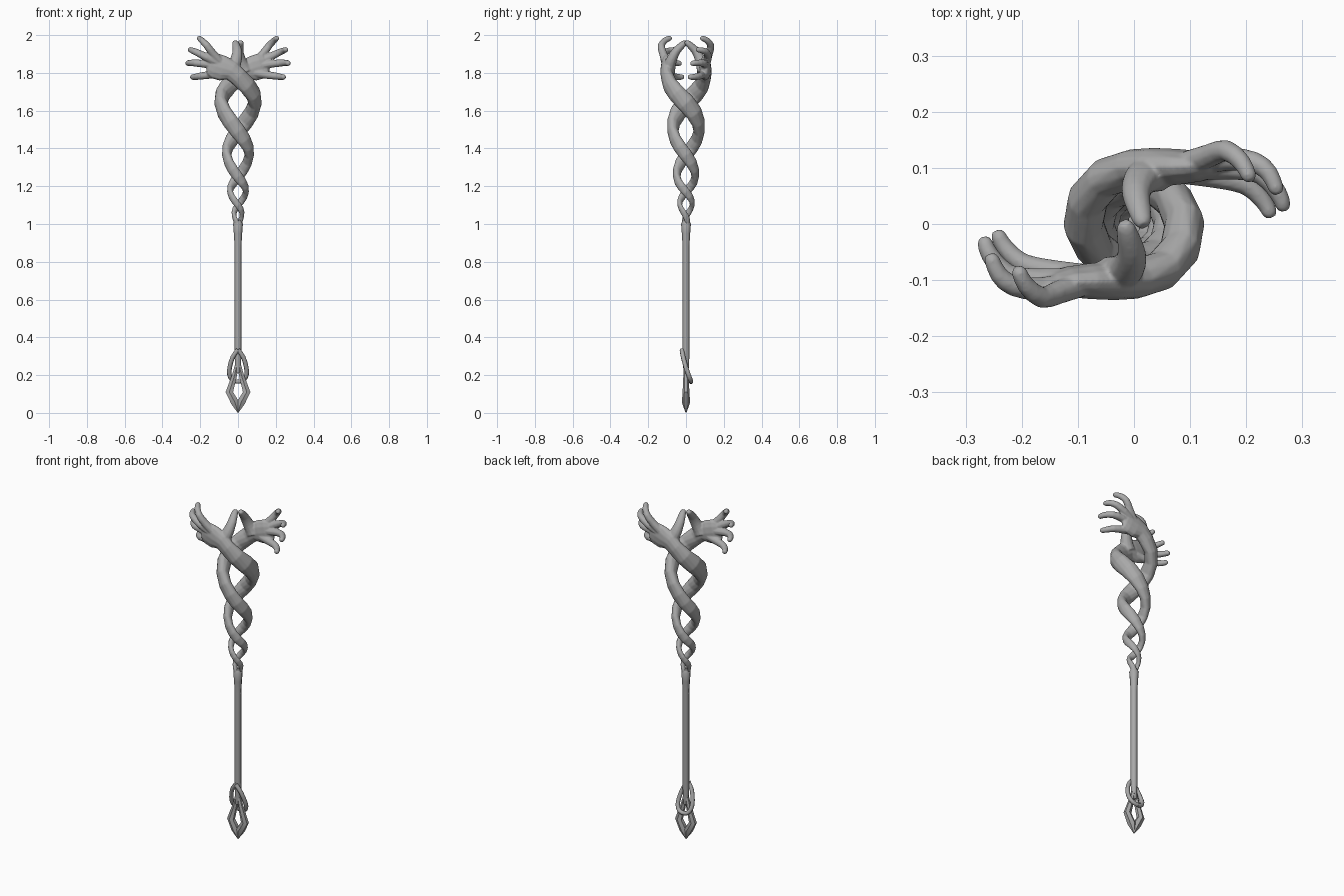
import bpy, bmesh, math
from mathutils import Vector, Matrix

if "Cube" in bpy.data.objects:
    bpy.data.objects.remove(bpy.data.objects["Cube"], do_unlink=True)

grey = bpy.data.materials.new("stone_grey")
grey.use_nodes = True
grey.diffuse_color = (0.4, 0.4, 0.4, 1)
grey.node_tree.nodes["Principled BSDF"].inputs["Base Color"].default_value = grey.diffuse_color


def tube(bm, path, radii, refs, sides=12, dome=True):
    """Loft elliptical rings; each radius is (along ref, across ref)."""
    pts = [Vector(p) for p in path]
    radii, refs = list(radii), [Vector(r) for r in refs]
    if dome:
        t = (pts[-1] - pts[-2]).normalized()
        a, b = radii[-1]
        pts.append(pts[-1] + t * a * 0.65)
        radii.append((a * 0.6, b * 0.6))
        refs.append(refs[-1])
    rings = []
    for i, p in enumerate(pts):
        t = (pts[min(i + 1, len(pts) - 1)] - pts[max(i - 1, 0)]).normalized()
        u = (refs[i] - t * refs[i].dot(t)).normalized()
        v = t.cross(u)
        a, b = radii[i]
        rings.append([bm.verts.new(p + u * a * math.cos(k * math.tau / sides)
                                   + v * b * math.sin(k * math.tau / sides))
                      for k in range(sides)])
    for r, s in zip(rings, rings[1:]):
        for k in range(sides):
            j = (k + 1) % sides
            bm.faces.new((r[k], r[j], s[j], s[k]))
    bm.faces.new(rings[0][::-1])
    bm.faces.new(rings[-1])


def smooth_path(points, steps):
    """Catmull-Rom resampling of a short list of vectors."""
    p = [Vector(q) for q in points]
    p = [2 * p[0] - p[1]] + p + [2 * p[-1] - p[-2]]
    out = []
    for a, b, c, d in zip(p, p[1:], p[2:], p[3:]):
        for k in range(steps):
            t = k / steps
            out.append(0.5 * (2 * b + (c - a) * t + (2 * a - 5 * b + 4 * c - d) * t ** 2
                              + (3 * b - a - 3 * c + d) * t ** 3))
    return out + [p[-2]]


def finish(name, bm, angle):
    bmesh.ops.recalc_face_normals(bm, faces=bm.faces)
    mesh = bpy.data.meshes.new(name)
    bm.to_mesh(mesh)
    bm.free()
    mesh.materials.append(grey)
    ob = bpy.data.objects.new(name, mesh)
    bpy.context.collection.objects.link(ob)
    bpy.ops.object.select_all(action='DESELECT')
    ob.select_set(True)
    bpy.context.view_layer.objects.active = ob
    bpy.ops.object.shade_smooth_by_angle(angle=math.radians(angle))
    return ob


# Arm spiral: height, distance from axis and half thickness at each quarter turn
spiral = [(0.98, .006, .012), (1.04, .020, .012), (1.10, .033, .013), (1.17, .042, .016),
          (1.25, .049, .020), (1.365, .060, .025), (1.49, .069, .030), (1.64, .090, .036),
          (1.78, .099, .035)]
STEPS = 3
# Palm: centre, then half thickness and half height
palm = [((-.035, -.101, 1.812), (.035, .054)), ((-.08, -.102, 1.824), (.032, .068)),
        ((-.12, -.103, 1.836), (.027, .069)), ((-.145, -.105, 1.844), (.020, .058))]
# Fingers: joint positions from knuckle to tip
fingers = {
    "index": [(-.09, -.105, 1.855), (-.135, -.122, 1.905), (-.165, -.131, 1.945),
              (-.192, -.110, 1.972), (-.205, -.085, 1.984)],
    "middle": [(-.10, -.105, 1.85), (-.165, -.116, 1.882), (-.215, -.110, 1.907),
               (-.241, -.090, 1.918), (-.254, -.062, 1.923)],
    "ring": [(-.10, -.10, 1.835), (-.17, -.10, 1.847), (-.225, -.09, 1.852),
             (-.257, -.055, 1.853), (-.266, -.032, 1.85)],
    "little": [(-.09, -.094, 1.80), (-.15, -.084, 1.79), (-.20, -.07, 1.783),
               (-.230, -.042, 1.778), (-.242, -.020, 1.778)],
}
thumb = [(-.035, -.095, 1.81), (-.012, -.078, 1.865), (-.004, -.054, 1.912),
         (-.010, -.024, 1.944), (-.015, -.005, 1.960)]


def build_arm(name, turn):
    bm = bmesh.new()
    path, radii, refs = [], [], []
    last = len(spiral) - 1
    for i, key in enumerate(smooth_path(spiral, STEPS)):
        z, dist, r = key
        ang = -math.pi / 2 + (last - i / STEPS) * math.pi / 2
        out = Vector((math.cos(ang), math.sin(ang), 0))
        path.append(out * dist + Vector((0, 0, z)))
        radii.append((r, r * 1.4))
        refs.append(out)
    for centre, size in palm:
        path.append(Vector(centre))
        radii.append(size)
        refs.append(Vector((0, -1, 0)))
    tube(bm, path, radii, refs, 12)
    for joints in fingers.values():
        line = smooth_path(joints, 2)
        n = len(line) - 1
        size = [.024 - .010 * i / n for i in range(n + 1)]
        tube(bm, line, [(s, s) for s in size], [(0, 0, 1)] * (n + 1), 10)
    line = smooth_path(thumb, 3)
    n = len(line) - 1
    size = [.040 - .025 * (i / n) ** .6 for i in range(n + 1)]
    tube(bm, line, [(s * 1.1, s) for s in size], [(1, 0, 0)] * (n + 1))
    bmesh.ops.rotate(bm, verts=bm.verts, matrix=Matrix.Rotation(turn, 3, 'Z'))
    ob = finish(name, bm, 60)
    # Blend the fingers into the palm
    remesh = ob.modifiers.new("blend", 'REMESH')
    remesh.mode = 'VOXEL'
    remesh.voxel_size = 0.004
    remesh.use_smooth_shade = True
    soft = ob.modifiers.new("soften", 'SMOOTH')
    soft.factor = 0.5
    soft.iterations = 4


build_arm("front_arm_and_hand", 0)
build_arm("back_arm_and_hand", math.pi)

# Shaft
bm = bmesh.new()
profile = [(.21, .013), (.30, .018), (.88, .018), (.95, .022), (1.0, .026), (1.02, .016)]
tube(bm, [(0, 0, z) for z, r in profile], [(r, r) for z, r in profile],
     [(1, 0, 0)] * len(profile), 8, False)
finish("shaft", bm, 50)

# Open diamond at the foot, one leg per side: offset, height, half depth, half width
bm = bmesh.new()
leg = [(.007, .25, .012, .012), (.018, .20, .014, .015), (.046, .11, .018, .023),
       (.016, .055, .022, .024), (0, .002, .003, .003)]
for side in (-1, 1):
    tube(bm, [(side * x, 0, z) for x, z, d, w in leg], [(d, w) for x, z, d, w in leg],
         [(0, 1, 0)] * len(leg), 6, False)
finish("foot_diamond", bm, 40)

# Tilted loop around the shaft, one half per side
bm = bmesh.new()
half = [(0, -.022, .335), (.028, -.015, .295), (.044, 0, .24), (.045, .014, .20),
        (.028, .025, .172), (0, .027, .165)]
for side in (-1, 1):
    line = smooth_path([(side * x, y, z) for x, y, z in half], 2)
    tube(bm, line, [(.012, .012)] * len(line), [(0, 1, .4)] * len(line), 8, False)
finish("foot_loop", bm, 50)
